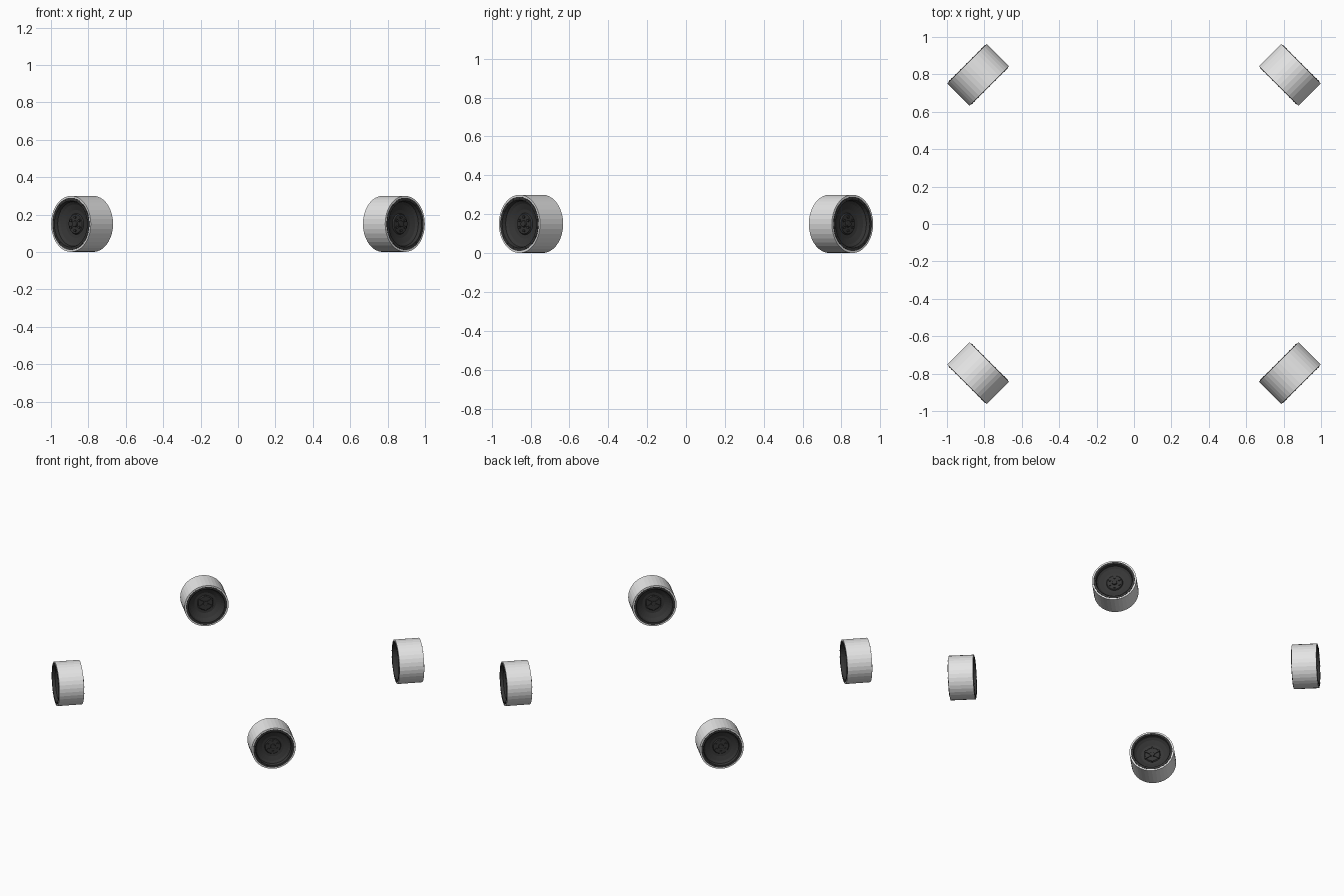
import bpy, bmesh, math
from mathutils import Matrix, Vector

if "Cube" in bpy.data.objects:
    bpy.data.objects.remove(bpy.data.objects["Cube"])


def material(name, v):
    m = bpy.data.materials.new(name)
    m.diffuse_color = (v, v, v, 1)
    m.use_nodes = True
    m.node_tree.nodes["Principled BSDF"].inputs["Base Color"].default_value = m.diffuse_color
    return m


TREAD = material("light grey", 0.78)
RIM = material("charcoal", 0.037)


def to_mesh(bm, name, mat):
    bmesh.ops.recalc_face_normals(bm, faces=bm.faces[:])
    me = bpy.data.meshes.new(name)
    bm.to_mesh(me)
    bm.free()
    me.materials.append(mat)
    return me


def lathe(name, profile, mat, seg=36, closed=False):
    """Turn (x, radius) points around the wheel axle, which lies along x."""
    bm = bmesh.new()
    rings = []
    for x, r in profile:
        if r == 0:
            rings.append([bm.verts.new((x, 0, 0))] * seg)
        else:
            rings.append([bm.verts.new((x, r * math.cos(2 * math.pi * i / seg),
                                        r * math.sin(2 * math.pi * i / seg))) for i in range(seg)])
    pairs = list(zip(rings, rings[1:]))
    if closed:
        pairs.append((rings[-1], rings[0]))
    for a, b in pairs:
        for i in range(seg):
            j = (i + 1) % seg
            quad = list(dict.fromkeys((a[i], a[j], b[j], b[i])))
            if len(quad) > 2:  # nothing to span between two points on the axle
                bm.faces.new(quad)
    return to_mesh(bm, name, mat)


def bolts(name, xs, ring, radius, depth, mat, n=6):
    """Circles of hexagonal bolts around the axle, one circle per x."""
    bm = bmesh.new()
    for x in xs:
        for i in range(n):
            a = 2 * math.pi * (i + 0.5) / n
            pos = Vector((x, ring * math.cos(a), ring * math.sin(a)))
            bmesh.ops.create_cone(bm, cap_ends=True, segments=6, radius1=radius, radius2=radius, depth=depth,
                                  matrix=Matrix.Translation(pos) @ Matrix.Rotation(math.pi / 2, 4, 'Y'))
    return to_mesh(bm, name, mat)


def ribs(name, x, ring, mat, n=6):
    """Short radial ribs on the back of the hub."""
    bm = bmesh.new()
    for i in range(n):
        m = (Matrix.Rotation(2 * math.pi * i / n, 4, 'X') @ Matrix.Translation((x, 0, ring))
             @ Matrix.Diagonal((0.012, 0.012, 0.042, 1)))
        bmesh.ops.create_cube(bm, size=1, matrix=m)
    return to_mesh(bm, name, mat)


W = 0.084  # half the tread width
parts = [
    # tread band with a thin pale edge
    lathe("tread", [(W, 0.139), (W, 0.15), (-W, 0.15), (-W, 0.139)], TREAD, closed=True),
    # dished rim with a raised lip just outside the tread edge
    lathe("rim", [(W - 0.004, 0.1395), (W + 0.002, 0.1395), (W + 0.002, 0.124), (0.066, 0.119),
                  (0.056, 0.105), (0.046, 0.075), (0.044, 0.056), (0.051, 0.051), (0.051, 0),
                  (-0.040, 0), (-0.040, 0.048), (-0.033, 0.054), (-0.034, 0.075), (-0.050, 0.105),
                  (-0.064, 0.119), (-W - 0.002, 0.124), (-W - 0.002, 0.1395), (-W + 0.004, 0.1395)],
          RIM, closed=True),
    # hub caps on both sides
    lathe("outer_cap", [(0.050, 0), (0.050, 0.018), (0.060, 0.016), (0.062, 0.012), (0.062, 0)], RIM, 24),
    lathe("inner_cap", [(-0.039, 0), (-0.039, 0.018), (-0.049, 0.016), (-0.049, 0)], RIM, 24),
    bolts("hub_bolts", [0.053], 0.036, 0.008, 0.010, RIM),
    bolts("lip_bolts", [W + 0.002, -W - 0.002], 0.132, 0.004, 0.004, RIM, 18),
    ribs("inner_ribs", -0.040, 0.036, RIM),
]

# four wheels, each turned to face its corner
for end, sy in (("front", -1), ("back", 1)):
    for side, sx in (("left", -1), ("right", 1)):
        for me in parts:
            ob = bpy.data.objects.new(f"{end}_{side}_wheel_{me.name}", me)
            ob.location = (sx * 0.8335, sy * 0.7975, 0.15)
            ob.rotation_euler = (0, 0, math.atan2(sy, sx))
            bpy.context.collection.objects.link(ob)
